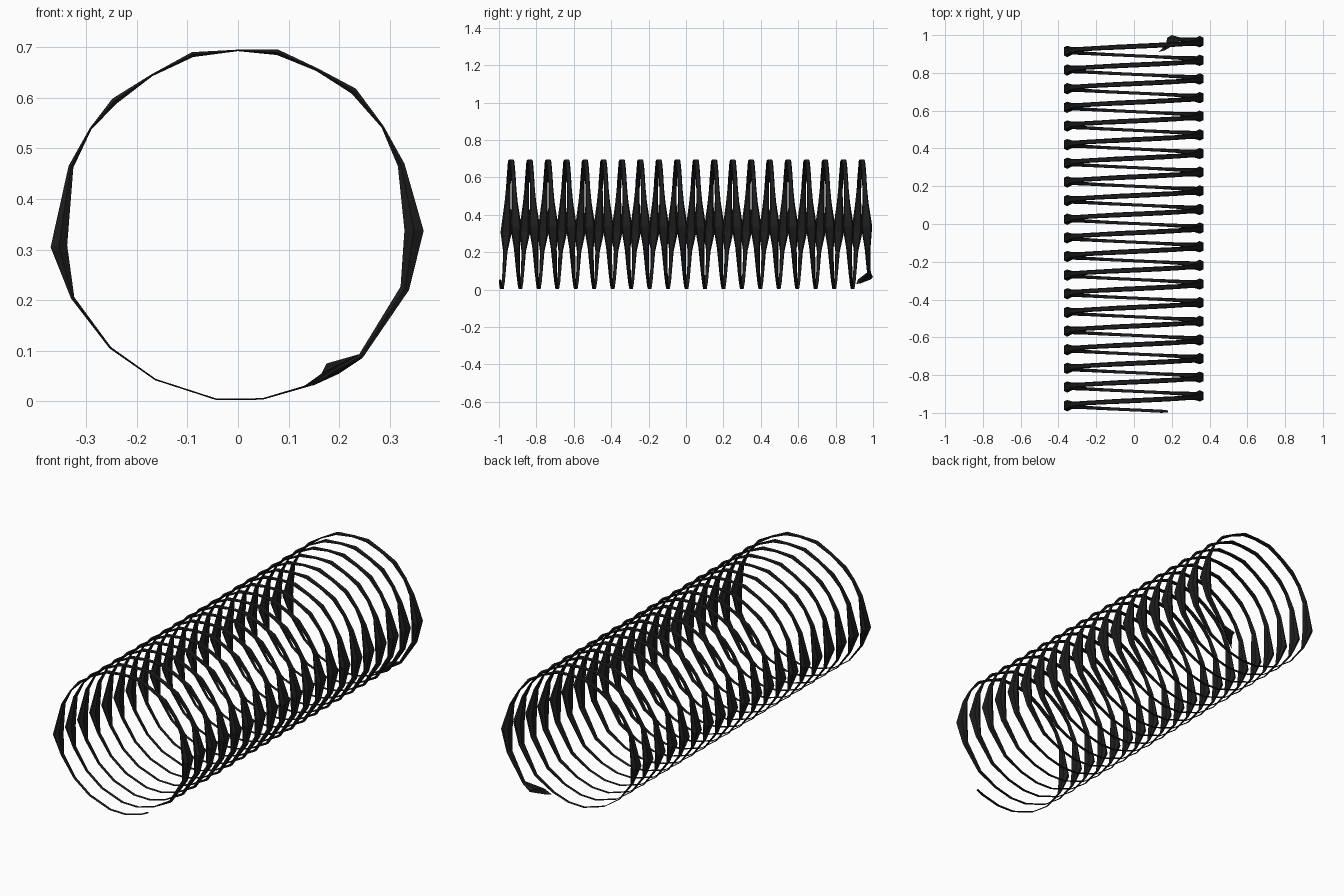
import bpy, bmesh
from math import sin, cos, radians

if "Cube" in bpy.data.objects:
    bpy.data.objects.remove(bpy.data.objects["Cube"])

PITCH, AXIS_Z = 0.0987, 0.35
TURNS = 20

# One turn of the flat wire: angle from the bottom (clockwise from the front),
# width along the axis, inner radius, outer radius
TURN = [
    (7, .016, .347, .350), (28, .017, .346, .349), (46, .018, .349, .353),
    (66, .024, .354, .361), (83, .060, .340, .373), (109, .032, .344, .354),
    (123, .024, .345, .349), (135, .024, .338, .351), (150, .024, .338, .342),
    (165, .026, .342, .352), (180, .026, .342, .345), (193, .026, .343, .354),
    (207, .026, .340, .346), (221, .025, .342, .355), (236, .025, .342, .347),
    (250, .032, .336, .350), (272, .060, .329, .367), (291, .032, .344, .362),
    (317, .020, .351, .361), (336, .017, .346, .350), (352, .016, .347, .350),
]


def section(angle, width, r_in, r_out):
    """Six-sided flattened wire section at a total angle in degrees."""
    y = -0.935 + (angle / 360 - 0.5) * PITCH
    a = radians(angle)
    mid = (r_in + r_out) / 2
    profile = ((r_in, -.32), (mid, -.5), (r_out, -.36),
               (r_out, .36), (mid, .5), (r_in, .32))
    return [(-r * sin(a), y + s * width, AXIS_Z - r * cos(a)) for r, s in profile]


# Short lead-in, full turns, then the flared and twisted end
sections = [section(-31, .012, .346, .352)]
for turn in range(-1, TURNS):
    for ang, w, r0, r1 in TURN:
        total = ang + 360 * turn
        if -30 < total <= 360 * (TURNS - 1) + 318:
            sections.append(section(total, w, r0, r1))
sections.append([(.165, .92, .055), (.13, .91, .030), (.15, .93, .032),
                 (.20, .99, .055), (.20, 1.0, .068), (.175, .985, .075)])

bm = bmesh.new()
rings = [[bm.verts.new(p) for p in s] for s in sections]
for a, b in zip(rings, rings[1:]):
    for i in range(6):
        j = (i + 1) % 6
        bm.faces.new((a[i], a[j], b[j], b[i]))
bm.faces.new(rings[0])
bm.faces.new(rings[-1][::-1])
bmesh.ops.recalc_face_normals(bm, faces=bm.faces)
mesh = bpy.data.meshes.new("coil_spring")
bm.to_mesh(mesh)
bm.free()

coil = bpy.data.objects.new("coil_spring", mesh)
bpy.context.collection.objects.link(coil)
mat = bpy.data.materials.new("black_wire")
mat.diffuse_color = (0.012, 0.012, 0.012, 1)
mat.use_nodes = True
mat.node_tree.nodes["Principled BSDF"].inputs["Base Color"].default_value = mat.diffuse_color
mesh.materials.append(mat)
